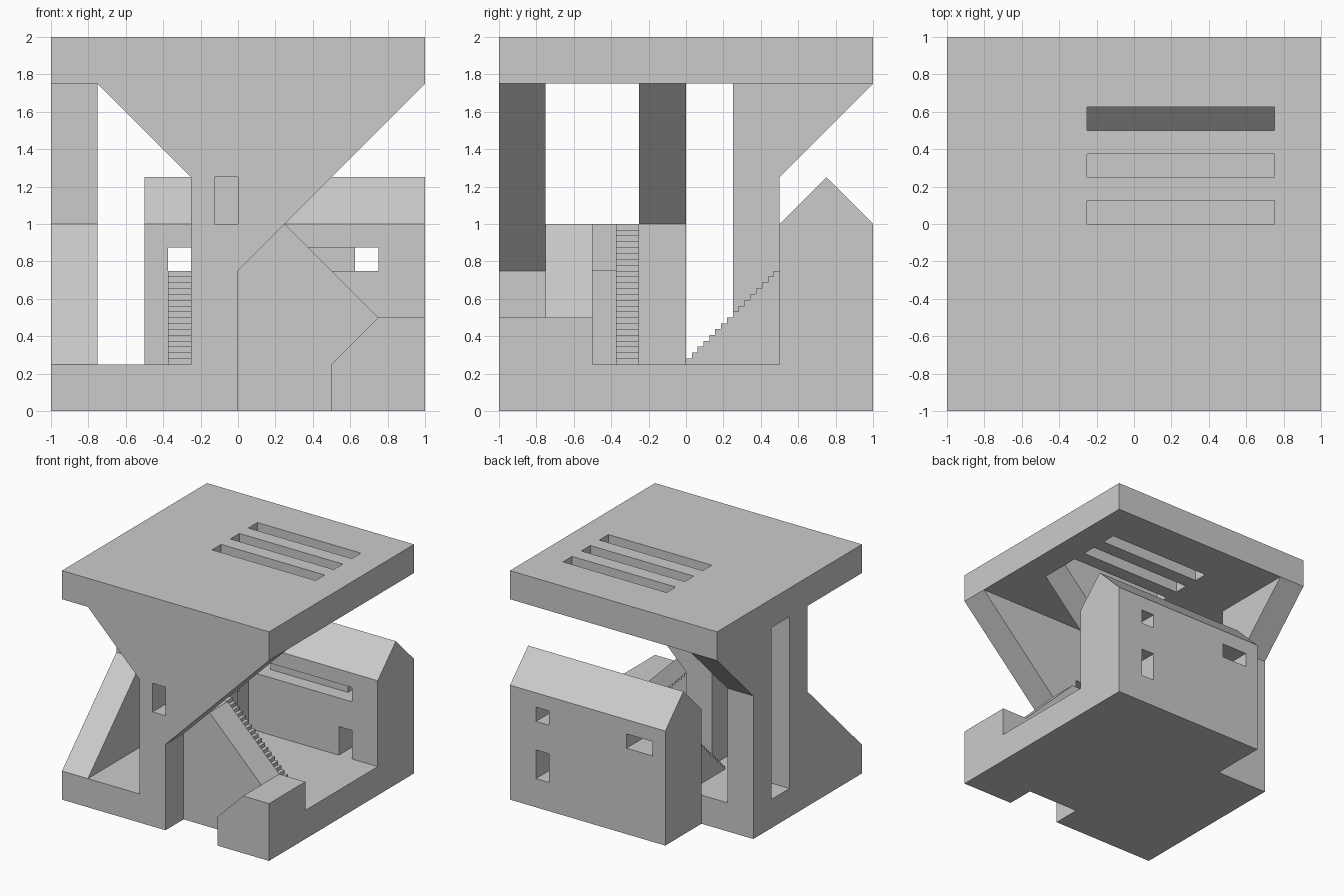
import bpy, bmesh

if "Cube" in bpy.data.objects:
    bpy.data.objects.remove(bpy.data.objects["Cube"])


def prism(name, axis, profile, lo, hi):
    """Extrude a profile along x (points are y,z) or along y (points are x,z)."""
    bm = bmesh.new()
    def place(p, d):
        return (d, p[0], p[1]) if axis == 'x' else (p[0], d, p[1])
    a = [bm.verts.new(place(p, lo)) for p in profile]
    b = [bm.verts.new(place(p, hi)) for p in profile]
    bm.faces.new(a)
    bm.faces.new(b)
    n = len(a)
    for i in range(n):
        bm.faces.new((a[i], a[(i + 1) % n], b[(i + 1) % n], b[i]))
    bmesh.ops.recalc_face_normals(bm, faces=bm.faces[:])
    me = bpy.data.meshes.new(name)
    bm.to_mesh(me)
    bm.free()
    ob = bpy.data.objects.new(name, me)
    bpy.context.collection.objects.link(ob)
    return ob


def box(name, x0, x1, y0, y1, z0, z1):
    return prism(name, 'y', [(x0, z0), (x1, z0), (x1, z1), (x0, z1)], y0, y1)


def stair_profile(start, end, z0, z1, steps):
    """Solid stair rising from start to end."""
    run, rise = (end - start) / steps, (z1 - z0) / steps
    pts = [(end, 0.125), (start, 0.125)]
    for i in range(steps):
        pts += [(start + i * run, z0 + (i + 1) * rise),
                (start + (i + 1) * run, z0 + (i + 1) * rise)]
    pts[2:2] = []
    return pts


# Base floor, with the rear corner left open and a notch at the front
building = box("building", -1, 1, -0.75, 0.5, 0, 0.25)
parts = [
    box("front_left_base", -1, 0, -1, -0.75, 0, 0.25),
    # Roof slab
    box("roof_slab", -1, 1, -1, 1, 1.75, 2),
    # Front wall flaring out to the roof
    prism("front_wall", 'y', [(-0.25, 0), (0, 0), (0, 0.75), (1, 1.75), (-0.75, 1.75),
                              (-0.25, 1.25)], -1, -0.75),
    # Middle wall flaring out to the roof
    prism("middle_wall", 'y', [(-0.25, 0), (0, 0), (0, 1), (0.75, 1.75), (-0.75, 1.75),
                               (-0.25, 1.25)], -0.25, 0),
    # Left wall with sloping buttress and rear overhang
    prism("left_wall", 'x', [(-1, 0), (0.5, 0), (0.5, 1.25), (1, 1.75), (-0.25, 1.75),
                             (-0.25, 1), (-1, 0.25)], -1, -0.75),
    # Sloping parapet, landing and front block
    prism("parapet", 'y', [(-0.25, 0), (0.75, 0), (0.75, 0.5), (0.25, 1), (-0.25, 1)],
          -0.75, -0.5),
    box("landing", -0.25, 0, -0.5, -0.25, 0, 1),
    prism("front_block", 'y', [(0.5, 0), (1, 0), (1, 0.5), (0.75, 0.5), (0.5, 0.25)],
          -1, -0.75),
    box("block_rear", 0.75, 1, -0.75, -0.5, 0, 0.5),
    # House with gabled roof
    prism("house", 'x', [(0.5, 0), (1, 0), (1, 1), (0.75, 1.25), (0.5, 1)], -0.5, 1),
    # Stairs
    prism("main_stair", 'y', stair_profile(0.75, 0, 0.25, 1, 24), -0.375, -0.25),
    prism("house_stair", 'x', stair_profile(0, 0.5, 0.25, 0.75, 16), -0.375, -0.25),
]
cutters = [
    box("front_window", -0.125, 0, -1.1, -0.75, 1, 1.25),
    box("left_wall_slot", -1.1, -0.7, 0, 0.25, 0.25, 1.75),
    box("landing_passage", -0.3, 0.1, -0.5, -0.375, 0.25, 0.75),
    # House gallery, windows and door
    box("gallery", -0.375, 0.75, 0.4, 0.625, 0.75, 0.875),
    box("wide_window", -0.375, -0.125, 0.6, 1.1, 0.75, 0.875),
    box("small_window", 0.625, 0.75, 0.6, 1.1, 0.75, 0.875),
    box("door", 0.625, 0.75, 0.4, 1.1, 0.25, 0.5),
]
# Roof slots
cutters += [box("roof_slot", -0.25, 0.75, y, y + 0.125, 1.7, 2.1) for y in (0, 0.25, 0.5)]

# Join all solids, then cut the openings
for ops, mode in ((parts, 'UNION'), (cutters, 'DIFFERENCE')):
    for ob in ops:
        ob.hide_render = True
        m = building.modifiers.new(ob.name, 'BOOLEAN')
        m.operation, m.object, m.solver = mode, ob, 'EXACT'
dg = bpy.context.evaluated_depsgraph_get()
result = bpy.data.meshes.new_from_object(building.evaluated_get(dg))
building.modifiers.clear()
building.data = result
for ob in parts + cutters:
    bpy.data.objects.remove(ob)
